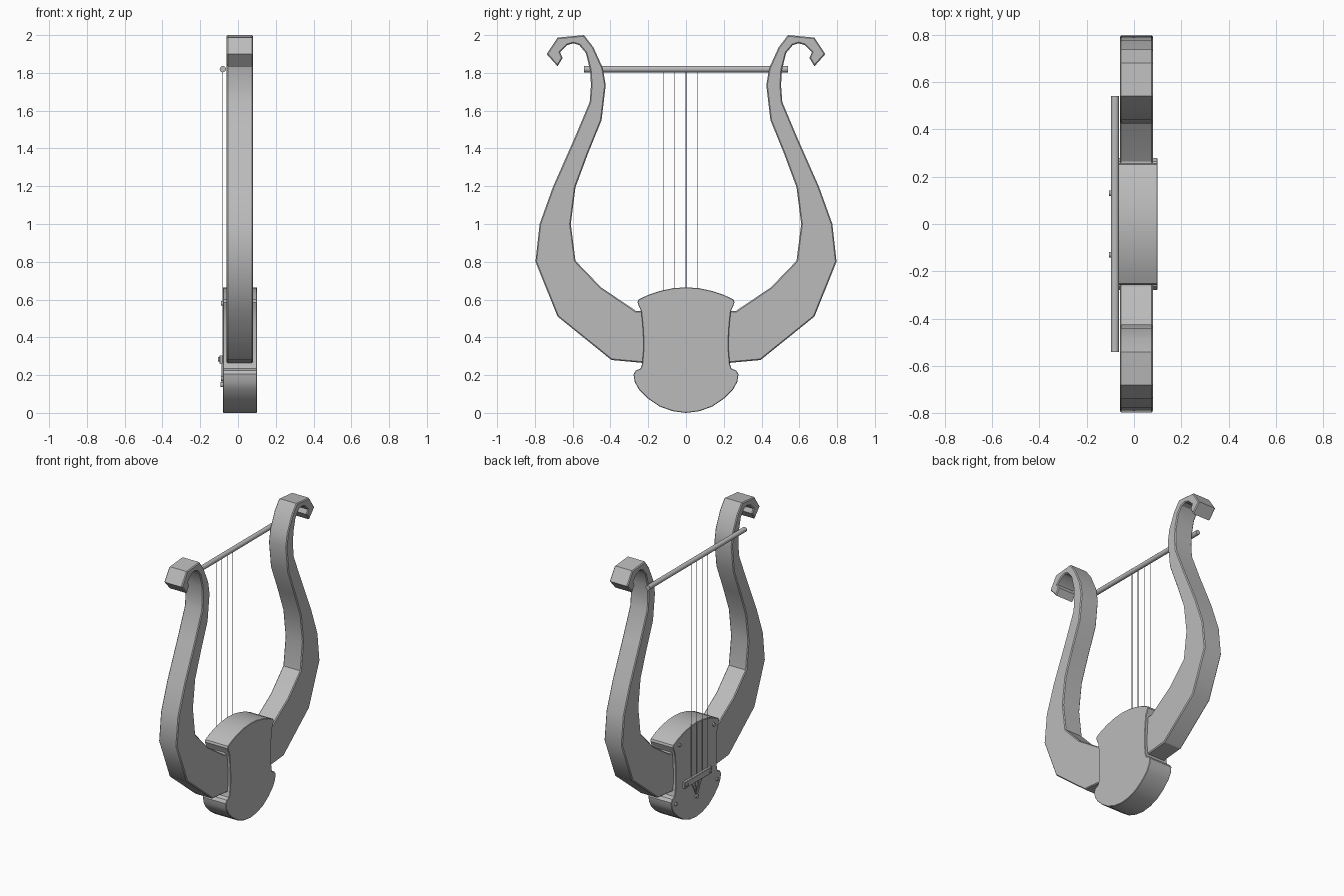
import bpy, bmesh
from mathutils import Vector

if "Cube" in bpy.data.objects:
    bpy.data.objects.remove(bpy.data.objects["Cube"], do_unlink=True)

grey = bpy.data.materials.new("plain_grey")
grey.use_nodes = True
colour = (0.5, 0.5, 0.5, 1)
grey.diffuse_color = colour
grey.node_tree.nodes["Principled BSDF"].inputs["Base Color"].default_value = colour


def finish(ob, name, smooth=30):
    ob.name = name
    ob.data.materials.append(grey)
    bpy.ops.object.select_all(action="DESELECT")
    ob.select_set(True)
    bpy.context.view_layer.objects.active = ob
    bpy.ops.object.shade_smooth_by_angle(angle=smooth * 3.14159 / 180)
    return ob


def slab(name, outline, x0, x1, bevel=0.0):
    """Extrude a (y, z) outline between two x planes."""
    bm = bmesh.new()
    face = bm.faces.new([bm.verts.new((x0, y, z)) for y, z in outline])
    ext = bmesh.ops.extrude_face_region(bm, geom=[face])
    moved = [g for g in ext["geom"] if isinstance(g, bmesh.types.BMVert)]
    bmesh.ops.translate(bm, verts=moved, vec=(x1 - x0, 0, 0))
    bmesh.ops.recalc_face_normals(bm, faces=bm.faces)
    if bevel:
        rims = [e for e in bm.edges if abs(e.verts[0].co.x - e.verts[1].co.x) < 1e-6]
        bmesh.ops.bevel(bm, geom=rims, offset=bevel, segments=1, affect="EDGES")
    mesh = bpy.data.meshes.new(name)
    bm.to_mesh(mesh)
    bm.free()
    ob = bpy.data.objects.new(name, mesh)
    bpy.context.collection.objects.link(ob)
    return finish(ob, name)


def rod(name, a, b, radius, sides=12):
    a, b = Vector(a), Vector(b)
    bpy.ops.mesh.primitive_cylinder_add(vertices=sides, radius=radius,
                                        depth=(b - a).length, location=(a + b) / 2)
    ob = bpy.context.object
    ob.rotation_euler = (b - a).to_track_quat("Z", "Y").to_euler()
    return finish(ob, name, 50)


# Sound box: half outline from top centre to bottom centre, mirrored
half = [(0, .665), (.07, .66), (.14, .645), (.2, .625), (.252, .6), (.257, .585),
        (.25, .565), (.238, .54), (.23, .47), (.226, .4), (.226, .33), (.232, .26),
        (.24, .235), (.265, .225), (.278, .205), (.272, .165), (.25, .125),
        (.2, .075), (.14, .034), (.07, .009), (0, 0)]
body = half + [(-y, z) for y, z in half[-2:0:-1]]
slab("sound_box", body, -.08, .1, .003)

# Curved arms with hooked tips: outer edge up, round the hook, inner edge down
arm = [(.2, .262), (.395, .28), (.68, .51), (.797, .8), (.775, 1.0), (.705, 1.195),
       (.59, 1.455), (.51, 1.645), (.503, 1.735), (.508, 1.815), (.53, 1.905),
       (.565, 1.947), (.595, 1.957), (.63, 1.947), (.667, 1.91), (.653, 1.88),
       (.68, 1.835), (.738, 1.9), (.68, 1.987), (.54, 2.0), (.49, 1.935),
       (.44, 1.825), (.425, 1.735), (.447, 1.55), (.52, 1.37), (.585, 1.195),
       (.61, 1.0), (.585, .805), (.45, .665), (.265, .54), (.2, .54)]
for side, sign in (("front", -1), ("back", 1)):
    slab(side + "_arm", [(sign * y, z) for y, z in arm], -.06, .08, .006)

# Crossbar
rod("crossbar", (-.08, -.54, 1.82), (-.08, .54, 1.82), .017)

# Strings run to the bridge, then gather at the tail button
for i, y in enumerate((-.12, -.06, 0, .06)):
    rod("string_%d" % (i + 1), (-.084, y, .28), (-.084, y, 1.82), .002, 6)
for i, y in enumerate((-.06, -.02, .02, .06)):
    rod("tail_string_%d" % (i + 1), (-.084, y, .27), (-.084, 0, .15), .003, 6)

# Bridge with rounded end pins
slab("bridge", [(-.15, .26), (.15, .26), (.15, .305), (-.15, .305)], -.098, -.078, .003)
for sign in (-1, 1):
    rod("bridge_pin", (-.09, sign * .13, .283), (-.105, sign * .13, .283), .012)

# Studs on the sound board and the tail button
for sign in (-1, 1):
    for y, z in ((.19, .58), (.23, .18)):
        rod("stud", (-.078, sign * y, z), (-.09, sign * y, z), .012)
rod("tail_button", (-.078, 0, .15), (-.092, 0, .15), .014)
